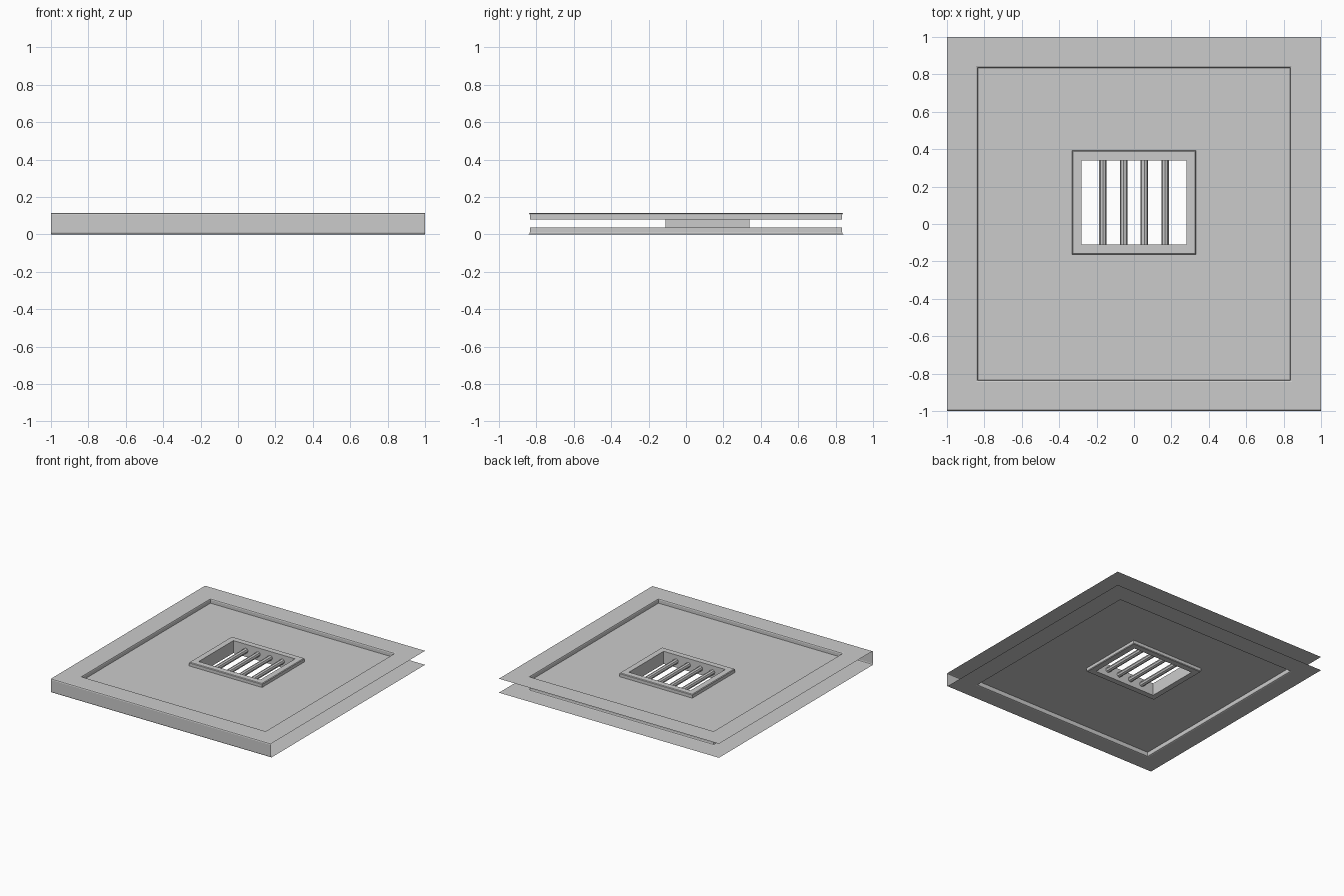
import bpy, bmesh, math

if "Cube" in bpy.data.objects:
    bpy.data.objects.remove(bpy.data.objects["Cube"])

H = 0.115          # total thickness
MID = H / 2
TOP = H - MID      # rim level, relative to the mid plane
FLOOR = 0.079 - MID


def finish(name, bm, mirror=True):
    me = bpy.data.meshes.new(name)
    bm.to_mesh(me)
    bm.free()
    ob = bpy.data.objects.new(name, me)
    ob.location.z = MID
    bpy.context.collection.objects.link(ob)
    if mirror:
        m = ob.modifiers.new("mirror_z", 'MIRROR')
        m.use_axis = (False, False, True)
        m.merge_threshold = 0.0005
    return ob


def rect_loft(name, loops):
    """Skin nested rectangles given as (x half, y min, y max, z), outer first."""
    bm = bmesh.new()
    rings = [[bm.verts.new(p) for p in ((-x, a, z), (x, a, z), (x, b, z), (-x, b, z))]
             for x, a, b, z in loops]
    for r, s in zip(rings, rings[1:]):
        for i in range(4):
            j = (i + 1) % 4
            bm.faces.new((r[i], r[j], s[j], s[i]))
    return finish(name, bm)


def square(h, z):
    return (h, -h, h, z)


def window(offset, z):
    return (0.28 + offset, -0.11 - offset, 0.34 + offset, z)


# Rim sheet, softened recess edge and recessed panel, on both faces
rect_loft("recessed_panel", [
    (1, -0.99, 1, TOP), square(0.845, TOP), square(0.838, TOP - 0.003),
    square(0.835, TOP - 0.01), square(0.835, FLOOR), window(0.05, FLOOR)])

# Raised window frame and the lining through the opening
rect_loft("window_frame", [
    window(0.052, FLOOR), window(0.052, TOP - 0.011), window(0.047, TOP - 0.006),
    window(0, TOP - 0.006), window(0, 0)])

# Closed front edge with rounded corners
bm = bmesh.new()
profile = [(-1, 0), (-1, TOP - 0.01), (-0.997, TOP - 0.003), (-0.99, TOP)]
rows = [[bm.verts.new((x, y, z)) for x in (-1, 1)] for y, z in profile]
for lo, hi in zip(rows, rows[1:]):
    bm.faces.new((lo[0], lo[1], hi[1], hi[0]))
finish("front_edge", bm)

# Window bars
for i in range(4):
    bpy.ops.mesh.primitive_cylinder_add(
        vertices=8, radius=0.02, depth=0.45, end_fill_type='NOTHING',
        location=(-0.166 + i * 0.1107, 0.115, MID), rotation=(math.pi / 2, 0, 0))
    bpy.context.object.name = f"window_bar_{i + 1}"
